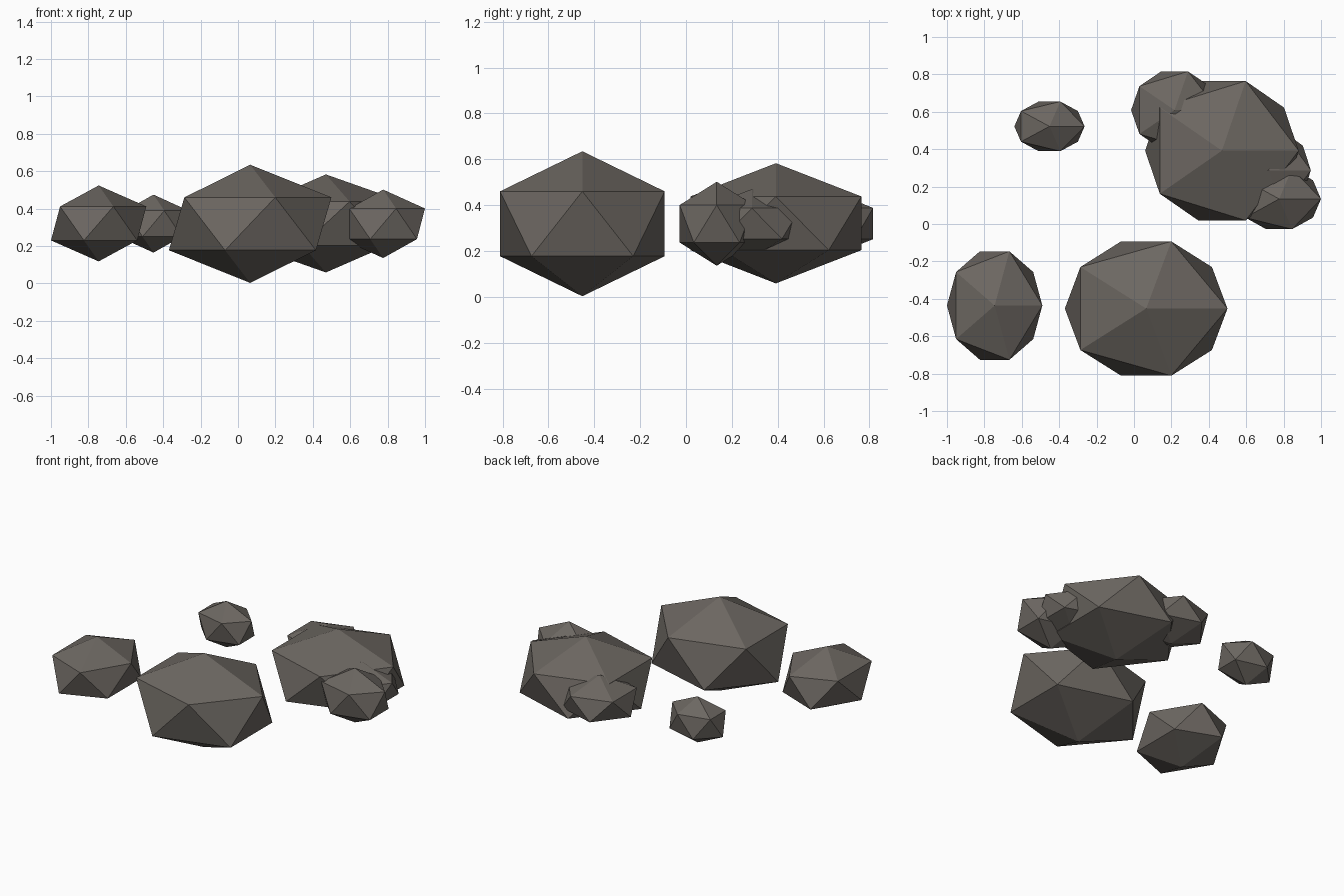
import bpy

# Each rock: name, centre (x, y, z), radii (x, y, z)
ROCKS = [
    ("large_front_rock", (0.065, -0.452, 0.319), (0.486, 0.422, 0.316)),
    ("large_back_rock", (0.47, 0.392, 0.321), (0.459, 0.438, 0.262)),
    ("left_rock", (-0.745, -0.436, 0.321), (0.285, 0.341, 0.203)),
    ("small_back_rock", (-0.452, 0.522, 0.32), (0.21, 0.156, 0.155)),
    ("attached_front_rock", (0.776, 0.134, 0.319), (0.25, 0.19, 0.183)),
    ("attached_back_rock", (0.217, 0.609, 0.32), (0.26, 0.243, 0.152)),
    ("attached_side_rock", (0.722, 0.287, 0.32), (0.25, 0.25, 0.15)),
]

# Coloured stone
stone = bpy.data.materials.new("stone")
stone.diffuse_color = (0.15, 0.135, 0.12, 1)

# Twenty-sided boulders, stretched to size
for name, centre, radii in ROCKS:
    bpy.ops.mesh.primitive_ico_sphere_add(subdivisions=1, radius=1, location=centre)
    rock = bpy.context.object
    rock.name = name
    rock.scale = radii
    rock.data.materials.append(stone)
